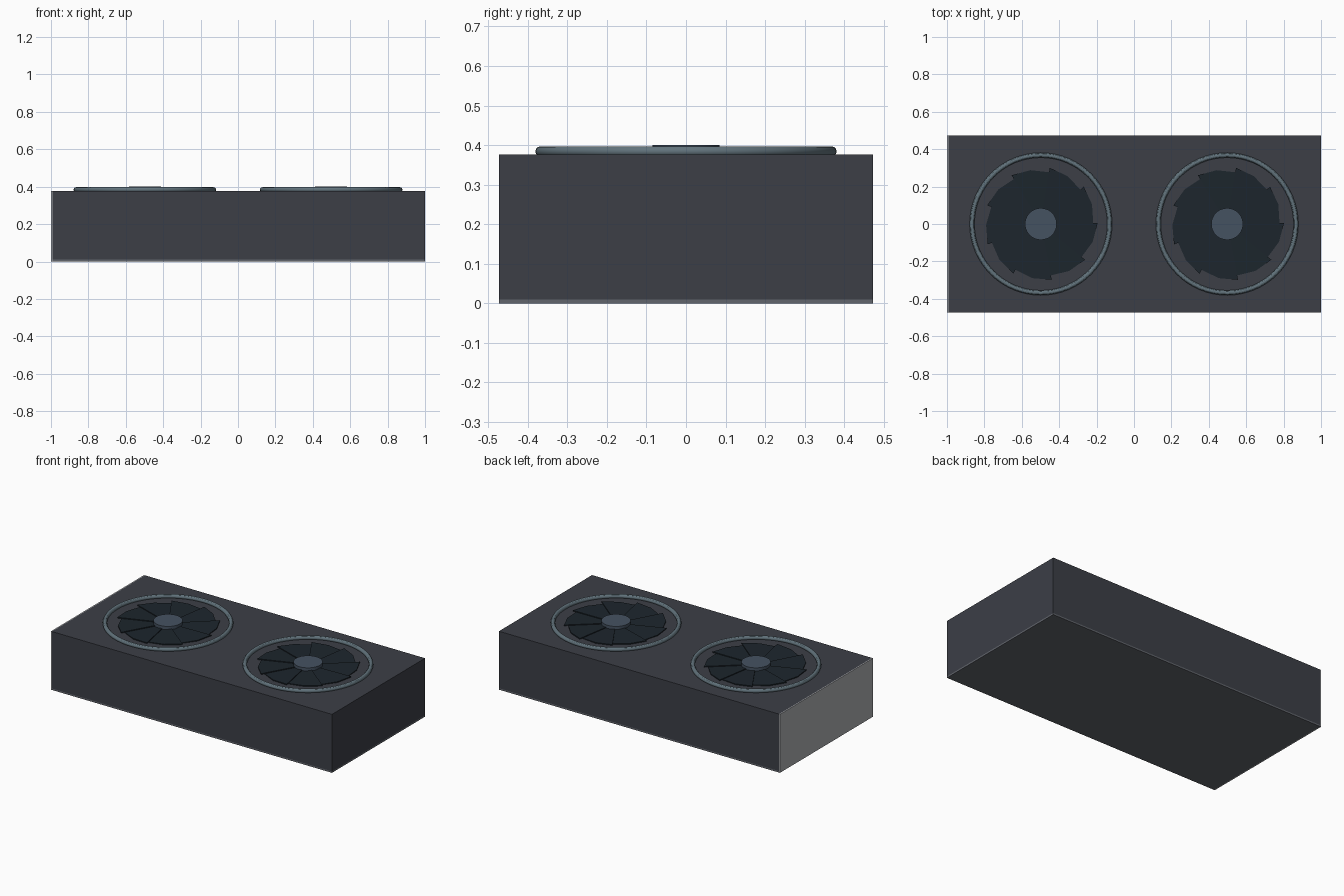
import bpy, bmesh
from math import cos, sin, radians

if "Cube" in bpy.data.objects:
    bpy.data.objects.remove(bpy.data.objects["Cube"])


def material(name, rgb):
    m = bpy.data.materials.new(name)
    m.diffuse_color = (*rgb, 1)
    m.use_nodes = True
    m.node_tree.nodes["Principled BSDF"].inputs["Base Color"].default_value = m.diffuse_color
    return m


SHROUD = material("shroud_dark", (0.045, 0.049, 0.062))
PLATE = material("backplate_grey", (0.12, 0.13, 0.15))
METAL = material("bracket_metal", (0.42, 0.43, 0.45))
RING = material("ring_steel", (0.12, 0.17, 0.20))
BLADE = material("blade_black", (0.012, 0.019, 0.026))
HUB = material("hub_blue_grey", (0.06, 0.085, 0.12))


def finish(name, mat, smooth=False):
    ob = bpy.context.object
    ob.name = name
    ob.data.materials.append(mat)
    if smooth:
        bpy.ops.object.shade_smooth_by_angle()
    return ob


def box(name, lo, hi, mat):
    bpy.ops.mesh.primitive_cube_add(size=1, location=[(a + b) / 2 for a, b in zip(lo, hi)])
    bpy.context.object.scale = [b - a for a, b in zip(lo, hi)]
    bpy.ops.object.transform_apply(location=False, rotation=False, scale=True)
    return finish(name, mat)


def fan_blades(name, x, count=9):
    """Overlapping pitched plates whose tips step outwards like a saw blade."""
    bm = bmesh.new()
    step = 360 / count
    for i in range(count):
        a0 = i * step + 1          # leading (raised) edge
        corners = []
        for r, deg, z in ((0.06, 0, 0.384), (0.06, -step - 6, 0.379),
                          (0.283, -step - 6, 0.379), (0.293, -step / 2, 0.382),
                          (0.304, 0, 0.385)):
            t = radians(a0 + deg)
            corners.append((r * cos(t), r * sin(t), z))
        top = [bm.verts.new(c) for c in corners]
        low = [bm.verts.new((c[0], c[1], c[2] - 0.006)) for c in corners]
        bm.faces.new(top)
        bm.faces.new(low[::-1])
        n = len(top)
        for k in range(n):
            j = (k + 1) % n
            bm.faces.new((top[k], low[k], low[j], top[j]))
    bmesh.ops.recalc_face_normals(bm, faces=bm.faces)
    me = bpy.data.meshes.new(name)
    bm.to_mesh(me)
    bm.free()
    me.materials.append(BLADE)
    ob = bpy.data.objects.new(name, me)
    ob.location.x = x
    bpy.context.collection.objects.link(ob)


# Housing, bottom plate and end bracket
box("shroud", (-0.993, -0.473, 0.010), (1.0, 0.473, 0.376), SHROUD)
box("backplate", (-0.993, -0.473, 0.0), (1.0, 0.473, 0.010), PLATE)
box("end_bracket", (-1.0, -0.473, 0.0), (-0.993, 0.473, 0.376), METAL)

# Two fans: rim, blades, hub
for side, x in (("left", -0.498), ("right", 0.498)):
    bpy.ops.mesh.primitive_torus_add(location=(x, 0, 0.384), major_radius=0.368, minor_radius=0.013,
                                     major_segments=64, minor_segments=12)
    finish(side + "_fan_ring", RING, True)
    fan_blades(side + "_fan_blades", x)
    bpy.ops.mesh.primitive_cylinder_add(vertices=40, radius=0.085, depth=0.03, location=(x, 0, 0.385))
    finish(side + "_fan_hub", HUB, True)
